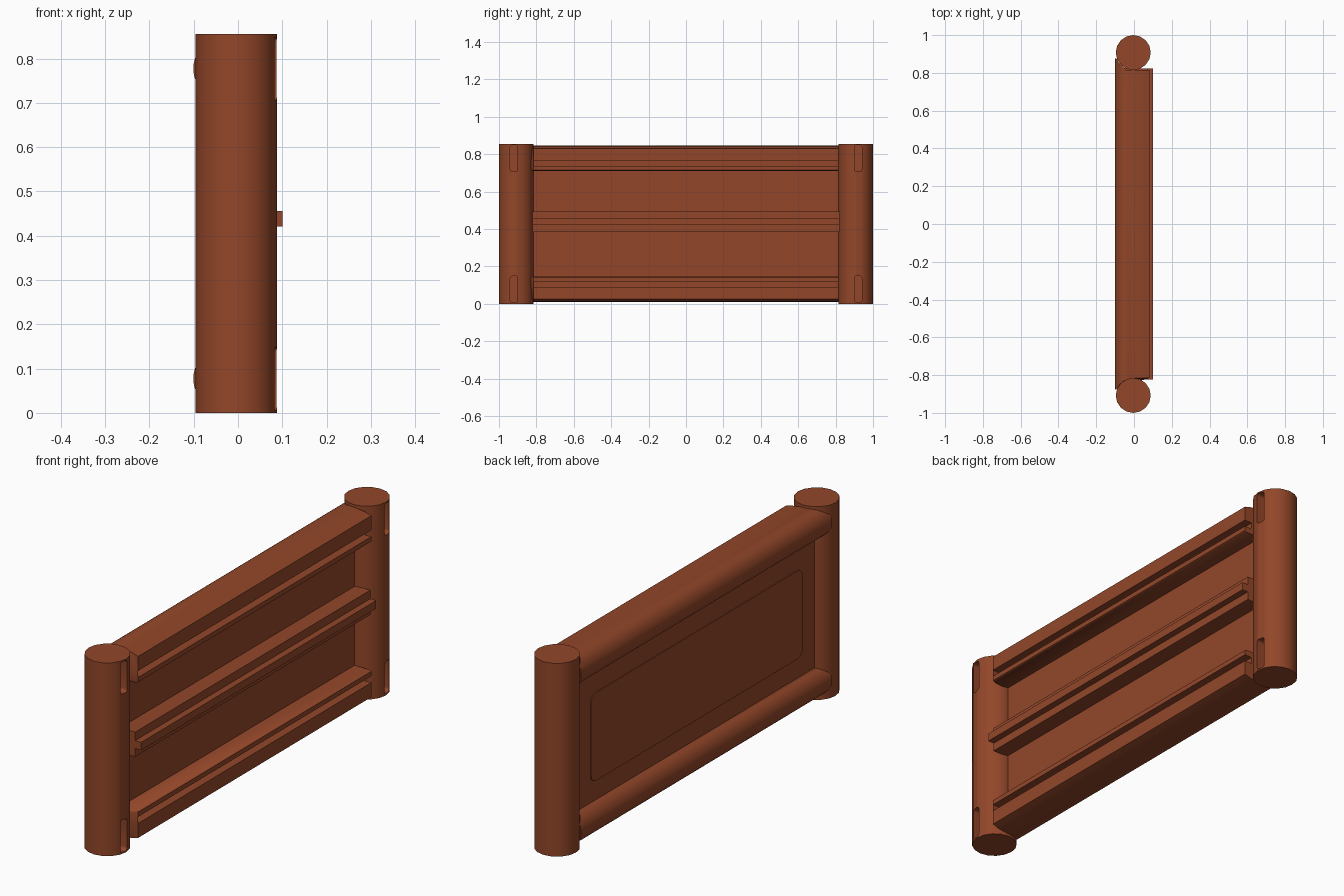
import bpy, bmesh, math

if "Cube" in bpy.data.objects:
    bpy.data.objects.remove(bpy.data.objects["Cube"])

H = 0.855          # post height
MID = H / 2        # mirror height
R = 0.0925         # post radius
PX, PY = -0.004, 0.9075

wood = bpy.data.materials.new("reddish_brown_wood")
wood.diffuse_color = (0.29, 0.062, 0.022, 1)
wood.use_nodes = True
wood.node_tree.nodes["Principled BSDF"].inputs["Base Color"].default_value = wood.diffuse_color


def finish(name, bm, smooth=True):
    bmesh.ops.recalc_face_normals(bm, faces=bm.faces)
    me = bpy.data.meshes.new(name)
    bm.to_mesh(me)
    bm.free()
    ob = bpy.data.objects.new(name, me)
    bpy.context.collection.objects.link(ob)
    me.materials.append(wood)
    if smooth:
        smooth_edges(ob)
    return ob


def smooth_edges(ob):
    bpy.ops.object.select_all(action='DESELECT')
    ob.select_set(True)
    bpy.context.view_layer.objects.active = ob
    bpy.ops.object.shade_smooth_by_angle(angle=math.radians(35))


def extrude_along_y(name, profile, end):
    """Sweep an x/z outline along y; end(x) gives the half length at each x."""
    bm = bmesh.new()
    a = [bm.verts.new((x, -end(x), z)) for x, z in profile]
    b = [bm.verts.new((x, end(x), z)) for x, z in profile]
    n = len(profile)
    for i in range(n):
        j = (i + 1) % n
        bm.faces.new((a[i], a[j], b[j], b[i]))
    caps = [bm.faces.new(a), bm.faces.new(b)]
    bmesh.ops.triangulate(bm, faces=caps)
    return finish(name, bm)


def rounded_plate(name, x0, x1, yc, zc, w, h, r, seg=4):
    """Rounded rectangle in the y/z plane, thick along x."""
    bm = bmesh.new()
    pts = []
    for k, (sy, sz) in enumerate(((1, 1), (-1, 1), (-1, -1), (1, -1))):
        for i in range(seg + 1):
            t = math.radians(90 * (k + i / seg))
            pts.append((yc + sy * (w / 2 - r) + r * math.cos(t),
                        zc + sz * (h / 2 - r) + r * math.sin(t)))
    f = bm.faces.new([bm.verts.new((x0, y, z)) for y, z in pts])
    ext = bmesh.ops.extrude_face_region(bm, geom=[f])
    vs = [g for g in ext['geom'] if isinstance(g, bmesh.types.BMVert)]
    bmesh.ops.translate(bm, verts=vs, vec=(x1 - x0, 0, 0))
    return finish(name, bm, smooth=False)


# Round posts with an upper and a lower slot cut in the +x side
for side, label in ((-1, "front"), (1, "rear")):
    bm = bmesh.new()
    bmesh.ops.create_cone(bm, cap_ends=True, segments=16, radius1=R, radius2=R, depth=H)
    bmesh.ops.translate(bm, verts=bm.verts, vec=(PX, side * PY, MID))
    post = finish(label + "_post", bm, smooth=False)
    for dz in (-0.35, 0.35):
        cut = rounded_plate("slot_cutter", 0.05, 0.15, side * 0.92, MID + dz, 0.04, 0.142, 0.012)
        cut.hide_render = True
        mod = post.modifiers.new("slot", 'BOOLEAN')
        mod.operation = 'DIFFERENCE'
        mod.solver = 'EXACT'
        mod.object = cut
        bpy.context.view_layer.objects.active = post
        bpy.ops.object.modifier_apply(modifier=mod.name)
        bpy.data.objects.remove(cut, do_unlink=True)
    smooth_edges(post)


def rail_end(x):
    """Flat end on the inside, wrapping around the post on the round side."""
    if x > -0.048:
        return 0.815
    d = R * R - (x - PX) ** 2
    return min(0.877, PY - math.sqrt(max(d, 0)))


# Top and bottom rails: half round on -x, grooved flat face on +x
rr, cx, cz = 0.0675, -0.0335, 0.7775
arc = [(cx + rr * math.cos(t), cz + rr * math.sin(t))
       for t in (math.radians(90 + 180 * i / 20) for i in range(21))]
top = arc + [(0.074, 0.71), (0.082, 0.715), (0.082, 0.736), (0.045, 0.736),
             (0.045, 0.765), (0.082, 0.765), (0.082, 0.829), (0.05, 0.838), (0.01, 0.843)]
extrude_along_y("top_rail", top, rail_end)
extrude_along_y("bottom_rail", [(x, H - z) for x, z in top], rail_end)

# Middle rail with a projecting strip
mid = [(-0.02, 0.385), (0.072, 0.385), (0.072, 0.421), (0.101, 0.421),
       (0.101, 0.456), (0.072, 0.456), (0.072, 0.494), (-0.02, 0.494)]
extrude_along_y("middle_rail", mid, lambda x: 0.822)

# Panel between the rails, with a slim raised field on the -x face
panel = [(-0.05, 0.07), (0.0, 0.07), (0.0, 0.785), (-0.05, 0.785)]
extrude_along_y("panel", panel, lambda x: 0.828)
rounded_plate("panel_field", -0.045, -0.054, 0, MID - 0.003, 1.48, 0.39, 0.035)
